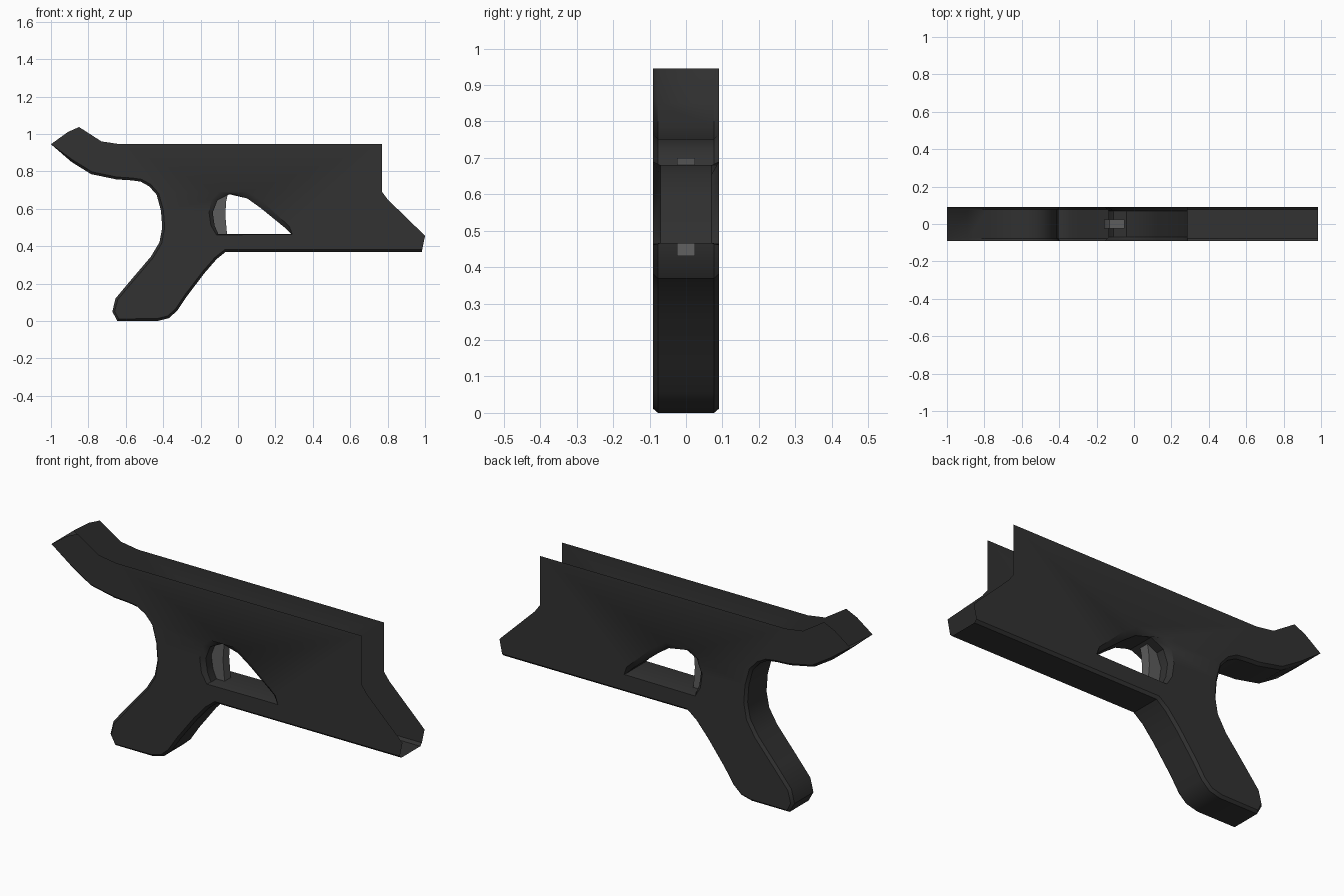
import bpy, bmesh
from mathutils import Vector

if "Cube" in bpy.data.objects:
    bpy.data.objects.remove(bpy.data.objects["Cube"])

HALF = 0.09    # half width of the shell
CH = 0.013     # chamfer size

# Underside of the shell, from the tail tip round the grip to the nose
under = [(-1, .945), (-.89, .85), (-.785, .785), (-.65, .757), (-.57, .752), (-.52, .745),
         (-.475, .72), (-.435, .675), (-.412, .59), (-.405, .5), (-.42, .42), (-.465, .345),
         (-.58, .21), (-.655, .12), (-.672, .05), (-.645, 0), (-.43, 0), (-.37, .015),
         (-.325, .055), (-.275, .13), (-.18, .255), (-.115, .33), (-.065, .37), (.985, .37)]
# Open upper rim, from the nose back to the tail
rim = [(1, .455), (.98, .475), (.80, .65), (.77, .69), (.77, .945), (-.63, .945),
       (-.73, .96), (-.85, 1.037), (-.91, 1.01)]
# Window at the side face and at the tunnel wall
hole_out = [(-.115, .46), (.29, .463), (.275, .505), (.13, .64), (.055, .69), (-.1, .69),
            (-.14, .65), (-.155, .58), (-.145, .51)]
hole_in = [(-.105, .465), (.285, .465), (.255, .495), (.12, .605), (.05, .655), (-.04, .68),
           (-.11, .645), (-.135, .58), (-.125, .51)]


def material(name, value):
    m = bpy.data.materials.new(name)
    m.diffuse_color = (value, value, value, 1)
    m.use_nodes = True
    m.node_tree.nodes["Principled BSDF"].inputs["Base Color"].default_value = m.diffuse_color
    return m


def finish(bm, name, mat):
    bmesh.ops.recalc_face_normals(bm, faces=bm.faces)
    mesh = bpy.data.meshes.new(name)
    bm.to_mesh(mesh)
    bm.free()
    ob = bpy.data.objects.new(name, mesh)
    bpy.context.collection.objects.link(ob)
    mesh.materials.append(mat)
    bpy.ops.object.select_all(action='DESELECT')
    ob.select_set(True)
    bpy.context.view_layer.objects.active = ob
    bpy.ops.object.shade_smooth_by_angle(angle=0.6)
    return ob


def inset(chain, d):
    """Move an open chain towards its left side; the first point stays."""
    pts = [Vector(p) for p in chain]
    res = [pts[0]]
    for i in range(1, len(pts)):
        a = (pts[i] - pts[i - 1]).normalized()
        b = (pts[i + 1] - pts[i]).normalized() if i + 1 < len(pts) else a
        n = Vector((-a.y - b.y, a.x + b.x)).normalized()
        res.append(pts[i] + n * d)
    return res


def row(bm, pts, y):
    return [bm.verts.new((p[0], y, p[1])) for p in pts]


def strips(bm, rows, closed=False):
    for a, b in zip(rows, rows[1:]):
        n = len(a)
        for i in range(n if closed else n - 1):
            j = (i + 1) % n
            bm.faces.new((a[i], a[j], b[j], b[i]))


def loop_edges(bm, vs):
    out = []
    for i in range(len(vs)):
        pair = (vs[i - 1], vs[i])
        out.append(bm.edges.get(pair) or bm.edges.new(pair))
    return out


# Frame: hollow shell, open along the top and nose, with a window tunnel
bm = bmesh.new()
small = inset(under, CH)
outer = [row(bm, small, -HALF), row(bm, under, -HALF + CH),
         row(bm, under, HALF - CH), row(bm, small, HALF)]
tunnel = [row(bm, hole_out, -HALF), row(bm, hole_in, -HALF + .02),
          row(bm, hole_in, HALF - .02), row(bm, hole_out, HALF)]
strips(bm, outer)
strips(bm, tunnel, True)
for k, y in ((0, -HALF), (3, HALF)):
    top = row(bm, rim, y)
    edges = loop_edges(bm, outer[k] + top) + loop_edges(bm, tunnel[k])
    bmesh.ops.triangle_fill(bm, edges=edges, use_beauty=True, normal=(0, -1 if k == 0 else 1, 0))
finish(bm, "frame", material("dark_frame", .032))

# Trigger: narrow curved bar
bm = bmesh.new()
front = [(-.055, .43), (-.062, .5), (-.068, .57), (-.063, .64), (-.05, .7)]
back = [(-.13, .7), (-.15, .64), (-.16, .57), (-.15, .5), (-.13, .43)]
sides = [row(bm, front + back, -.025), row(bm, front + back, .025)]
strips(bm, sides, True)
for s in sides:
    bm.faces.new(s)
finish(bm, "trigger", material("grey_trigger", .11))
